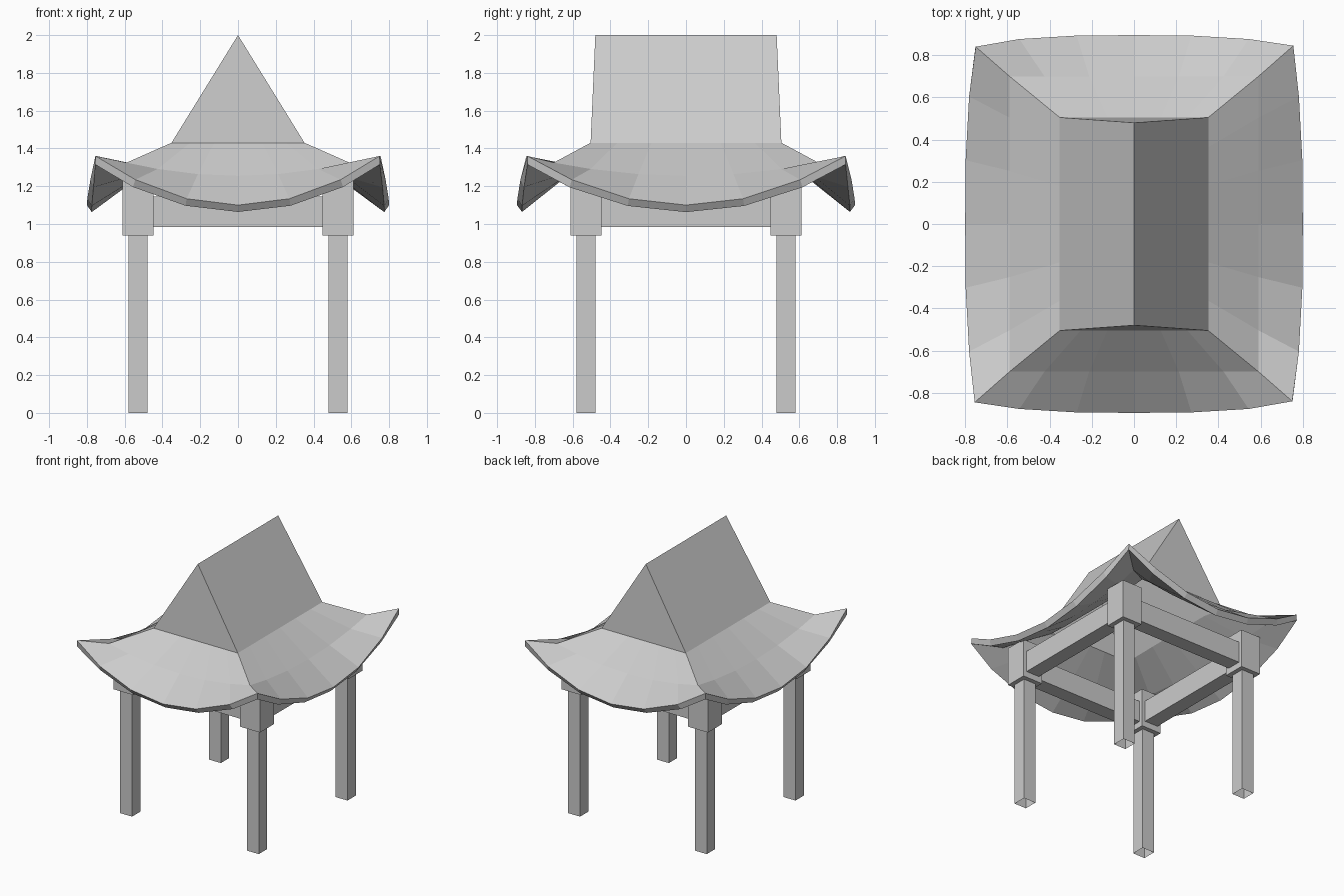
import bpy, bmesh
from mathutils import Vector

cube = bpy.data.objects.get("Cube")
if cube:
    bpy.data.objects.remove(cube, do_unlink=True)

# One plain colour for everything
grey = bpy.data.materials.new("plain grey")
grey.use_nodes = True
colour = (0.6, 0.6, 0.6, 1)
grey.diffuse_color = colour
grey.node_tree.nodes["Principled BSDF"].inputs["Base Color"].default_value = colour


def finish(name, bm):
    mesh = bpy.data.meshes.new(name)
    bmesh.ops.recalc_face_normals(bm, faces=bm.faces)
    bm.to_mesh(mesh)
    bm.free()
    mesh.materials.append(grey)
    obj = bpy.data.objects.new(name, mesh)
    bpy.context.collection.objects.link(obj)
    return obj


def box(name, centre, size, open_bottom=False):
    bm = bmesh.new()
    bmesh.ops.create_cube(bm, size=1)
    for v in bm.verts:
        v.co = Vector(c + s * k for c, s, k in zip(centre, size, v.co))
    obj_faces = [f for f in bm.faces if f.calc_center_median().z < centre[2] - size[2] * 0.4]
    bmesh.ops.recalc_face_normals(bm, faces=bm.faces)
    if open_bottom:
        bmesh.ops.delete(bm, geom=obj_faces, context='FACES_ONLY')
    return finish(name, bm)


# Legs and the blocks on top of them
POST = 0.53
for sx, side in ((-1, "right"), (1, "left")):
    for sy, end in ((-1, "front"), (1, "back")):
        x, y = sx * POST, sy * POST
        box(f"{end}_{side}_leg", (x, y, 0.475), (0.1, 0.1, 0.95), True)
        box(f"{end}_{side}_block", (x, y, 1.085), (0.165, 0.165, 0.29))

# Beams between the blocks
for s, end, side in ((-1, "front", "right"), (1, "back", "left")):
    box(f"{end}_beam", (0, s * POST, 1.065), (0.92, 0.11, 0.16))
    box(f"{side}_beam", (s * POST, 0, 1.065), (0.11, 0.92, 0.16))

# Roof: three rings from the gable foot to the upswept eaves
STEPS = (-1, -0.72, -0.36, 0, 0.36, 0.72)
# along front, out front, along side, out side, bow, middle height, corner lift
RINGS = ((0.352, 0.505, 0.505, 0.352, 0, 1.43, 0),
         (0.59, 0.70, 0.70, 0.59, 0, 1.255, 0.07),
         (0.755, 0.895, 0.84, 0.80, 0.05, 1.10, 0.26))


def ring_points(half_x, out_y, half_y, out_x, bow, z, lift):
    for k in range(4):
        sign = 1 if k < 2 else -1
        for t in STEPS:
            h = z + lift * t * t
            drop = bow * abs(t) ** 3
            if k % 2 == 0:
                yield (sign * half_x * t, -sign * (out_y - drop), h)
            else:
                yield (sign * (out_x - drop), sign * half_y * t, h)


bm = bmesh.new()
rings = [[bm.verts.new(p) for p in ring_points(*r)] for r in RINGS]
count, n = len(rings[0]), len(STEPS)
for inner, outer in zip(rings, rings[1:]):
    for i in range(count):
        j = (i + 1) % count
        bm.faces.new((inner[i], outer[i], outer[j], inner[j]))

# Steep gable above the skirt
foot = rings[0]
ridge = [bm.verts.new((0, y, 2.0)) for y in (-0.48, 0.48)]
for k in range(4):
    edge = [foot[(k * n + i) % count] for i in range(n + 1)]
    top = ([ridge[0]], [ridge[1], ridge[0]], [ridge[1]], [ridge[0], ridge[1]])[k]
    bm.faces.new(edge + top)
roof = finish("roof", bm)
shell = roof.modifiers.new("thickness", 'SOLIDIFY')
shell.thickness = 0.045
shell.offset = -1
